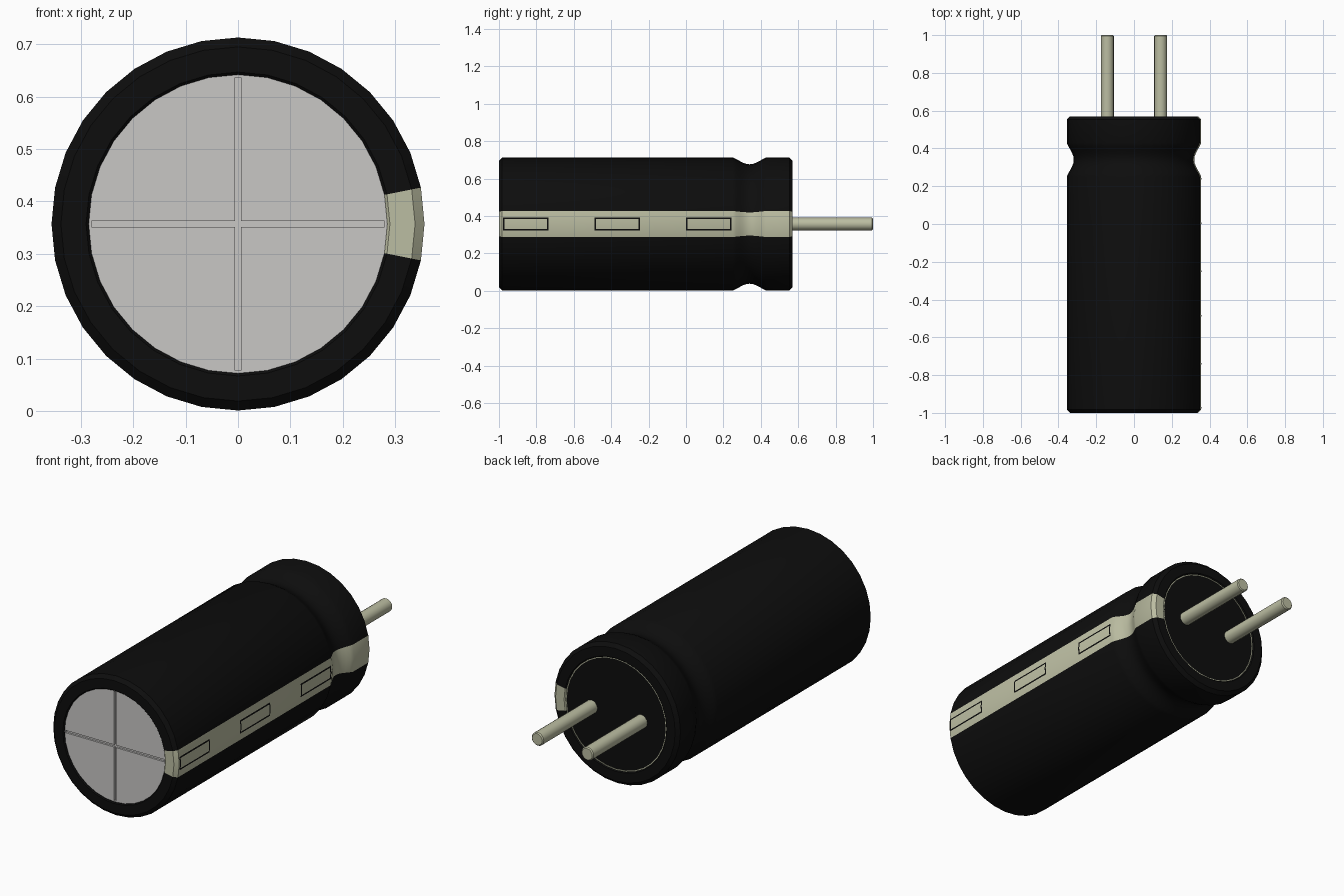
import bpy, bmesh, math
from mathutils import Matrix, Vector

cube = bpy.data.objects.get("Cube")
if cube:
    bpy.data.objects.remove(cube, do_unlink=True)

R, AXIS_Z, SIDES = 0.356, 0.357, 32


def material(name, rgb, rough=0.6):
    m = bpy.data.materials.new(name)
    m.use_nodes = True
    m.diffuse_color = (*rgb, 1)
    bsdf = m.node_tree.nodes["Principled BSDF"]
    bsdf.inputs["Base Color"].default_value = (*rgb, 1)
    bsdf.inputs["Roughness"].default_value = rough
    return m


black = material("black_sleeve", (0.004, 0.004, 0.004))
tan = material("pale_tan", (0.50, 0.51, 0.36))
grey = material("light_grey", (0.58, 0.57, 0.56))


def finish(name, bm, mats, smooth=True):
    bmesh.ops.recalc_face_normals(bm, faces=bm.faces)
    me = bpy.data.meshes.new(name)
    bm.to_mesh(me)
    bm.free()
    for m in mats:
        me.materials.append(m)
    ob = bpy.data.objects.new(name, me)
    bpy.context.collection.objects.link(ob)
    if smooth:
        bpy.ops.object.select_all(action="DESELECT")
        ob.select_set(True)
        bpy.context.view_layer.objects.active = ob
        bpy.ops.object.shade_smooth_by_angle(angle=math.radians(30))
    return ob


def lathe(name, profile, mats, sides=SIDES, cx=0.0, closed=False, stripe=False):
    """Turn (y, radius) points about the y axis; closed profiles make rings, others get caps."""
    bm = bmesh.new()
    rings = []
    for y, r in profile:
        angles = [2 * math.pi * i / sides for i in range(sides)]
        rings.append([bm.verts.new((cx + r * math.cos(a), y, AXIS_Z + r * math.sin(a)))
                      for a in angles])
    pairs = list(zip(rings, rings[1:]))
    if closed:
        pairs.append((rings[-1], rings[0]))
    else:
        bm.faces.new(rings[0])
        bm.faces.new(rings[-1])
    for a, b in pairs:
        for i in range(sides):
            j = (i + 1) % sides
            f = bm.faces.new((a[i], a[j], b[j], b[i]))
            # the two segments around +x form the marking stripe
            if stripe and i in (0, sides - 1):
                f.material_index = 1
    return finish(name, bm, mats)


# Sleeve with chamfered rims and a rolled groove
groove = [(0.34 + 0.09 * t / 5, R - 0.037 * math.cos(math.pi * t / 10) ** 1.3)
          for t in range(-4, 5)]
sleeve = [(-0.995, 0.285), (-1, 0.29), (-1, 0.338), (-0.983, R), (0.25, R)]
sleeve += groove + [(0.43, R), (0.553, R), (0.57, 0.338), (0.57, 0.29), (0.565, 0.285)]
lathe("sleeve", sleeve, [black, tan], closed=True, stripe=True)

# Metal can end with a scored cross
can = lathe("can", [(-0.992, 0.285), (0.5, 0.285)], [grey])
bm = bmesh.new()
for size in ((0.56, 0.02, 0.012), (0.012, 0.02, 0.56)):
    bmesh.ops.create_cube(bm, size=1, matrix=Matrix.Translation((0, -0.992, AXIS_Z))
                          @ Matrix.Diagonal((*size, 1)))
cutter = finish("score_cutter", bm, [grey], smooth=False)
cutter.hide_render = True
cut = can.modifiers.new("score", "BOOLEAN")
cut.operation, cut.solver, cut.use_self = "DIFFERENCE", "EXACT", True
cut.object = cutter
bpy.ops.object.select_all(action="DESELECT")
can.select_set(True)
bpy.context.view_layer.objects.active = can
bpy.ops.object.modifier_apply(modifier="score")
bpy.data.objects.remove(cutter, do_unlink=True)

# Rubber seal and the thin can lip around it
lathe("seal", [(0.49, 0.28), (0.562, 0.28)], [black])
lathe("can_lip", [(0.5, 0.28), (0.564, 0.28), (0.564, 0.286), (0.5, 0.286)], [tan], closed=True)

# Two wire leads
for side, name in ((1, "left_lead"), (-1, "right_lead")):
    lathe(name, [(0.55, 0.034), (0.995, 0.034), (1, 0.029)], [tan], sides=16, cx=0.141 * side)


# Outlined marks on the stripe, folded over its middle ridge
def strip(bm, y0, y1, h0, h1):
    slope = (1 - math.cos(2 * math.pi / SIDES)) / math.sin(2 * math.pi / SIDES)
    corners = [(y0, h0), (y1, h0), (y1, h1), (y0, h1)]
    bm.faces.new([bm.verts.new((R + 0.0015 - slope * abs(h), y, AXIS_Z + h))
                  for y, h in corners])


bm = bmesh.new()
HALF, LINE = 0.034, 0.008
for y0 in (-0.978, -0.49, 0.0):
    y1 = y0 + 0.243
    for s in (-1, 1):
        strip(bm, y0, y1, s * HALF, s * (HALF - LINE))
        for ya in (y0, y1 - LINE):
            strip(bm, ya, ya + LINE, 0, s * (HALF - LINE))
for f in bm.faces:
    f.normal_update()
    if f.normal.dot(Vector((1, 0, 0))) < 0:
        f.normal_flip()
me = bpy.data.meshes.new("stripe_marks")
bm.to_mesh(me)
bm.free()
me.materials.append(black)
bpy.context.collection.objects.link(bpy.data.objects.new("stripe_marks", me))
